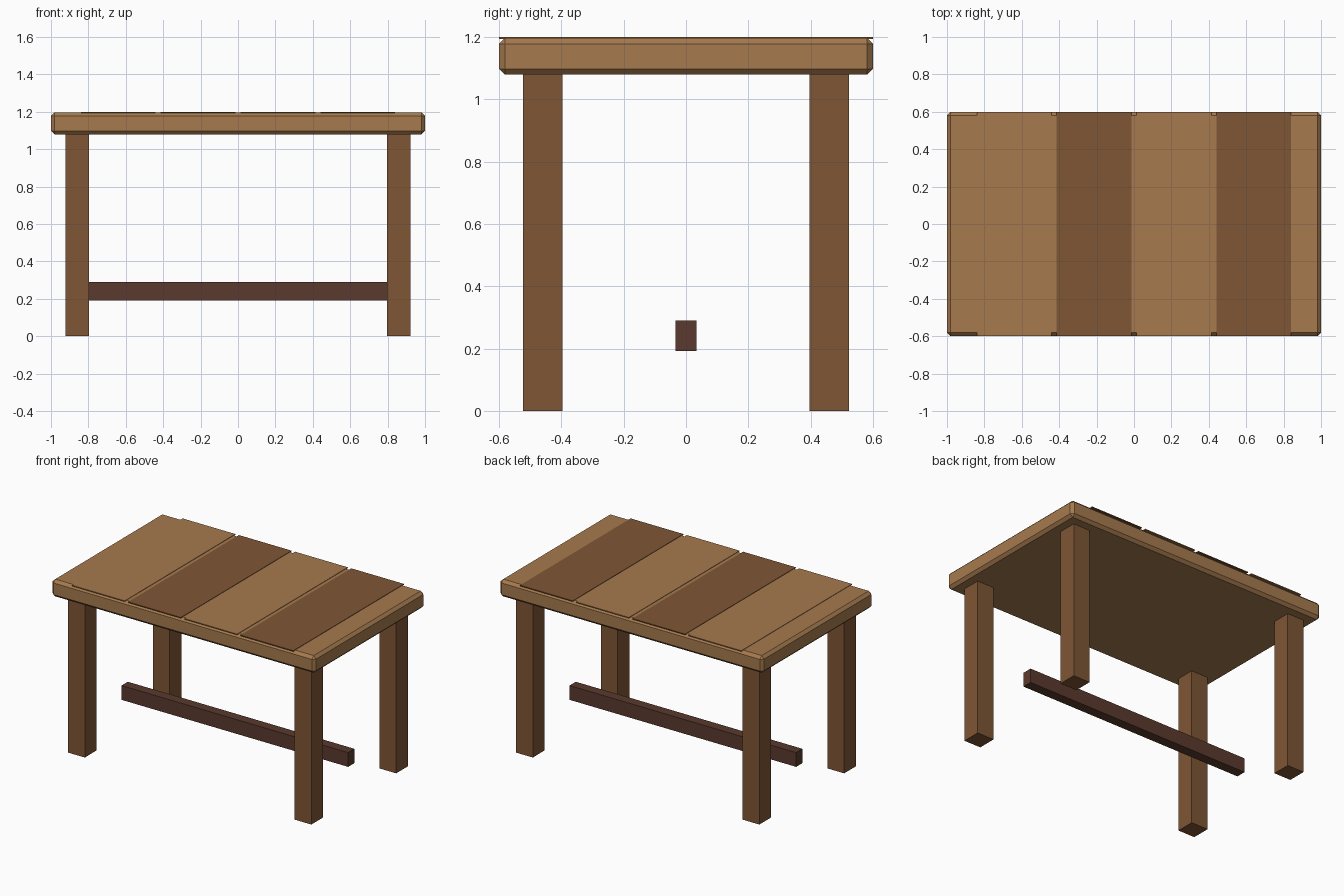
import bpy

if "Cube" in bpy.data.objects:
    bpy.data.objects.remove(bpy.data.objects["Cube"])


def material(name, r, g, b):
    """Flat colour from 8-bit sRGB, stored as linear."""
    def lin(c):
        c /= 255
        return c / 12.92 if c <= 0.04045 else ((c + 0.055) / 1.055) ** 2.4
    m = bpy.data.materials.new(name)
    m.diffuse_color = (lin(r), lin(g), lin(b), 1)
    m.use_nodes = True
    m.node_tree.nodes["Principled BSDF"].inputs["Base Color"].default_value = m.diffuse_color
    return m


def box(name, centre, size, mat, bevel=0):
    bpy.ops.mesh.primitive_cube_add(size=1, location=centre)
    o = bpy.context.object
    o.name = name
    o.scale = size
    bpy.ops.object.transform_apply(location=False, rotation=False, scale=True)
    o.data.materials.append(mat)
    if bevel:
        mod = o.modifiers.new("chamfer", 'BEVEL')
        mod.width = bevel
        mod.segments = 1
    return o


light = material("light wood", 166, 122, 78)
medium = material("medium wood", 127, 86, 53)
dark = material("dark wood", 90, 58, 45)

# Chamfered tabletop slab
box("tabletop", (0, 0, 1.138), (2, 1.2, 0.118), light, 0.019)

# Thin planks laid across the top in alternating colours
for i in range(4):
    x = -0.64 + i * 0.4267
    box(f"plank_{i + 1}", (x, 0, 1.197), (0.4, 1.2, 0.006),
        medium if i % 2 else light)

# Four square legs
for sx, side in ((-1, "left"), (1, "right")):
    for sy, end in ((-1, "front"), (1, "back")):
        box(f"{end}_{side}_leg", (sx * 0.86, sy * 0.46, 0.54),
            (0.127, 0.127, 1.08), medium)

# Long stretcher bar between the leg pairs
box("stretcher", (0, 0, 0.241), (1.72, 0.068, 0.098), dark)
